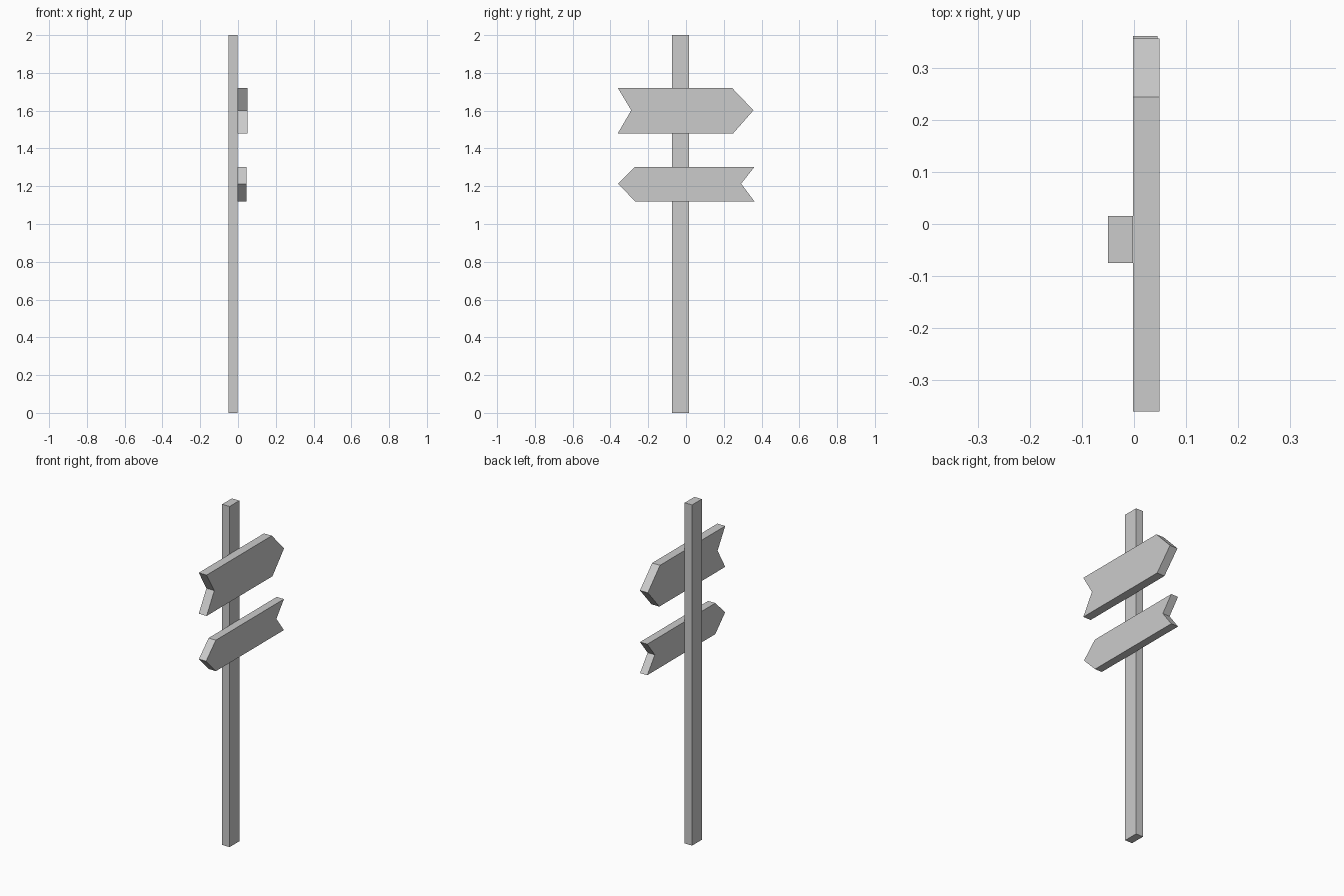
import bpy
import bmesh
from mathutils import Vector

if "Cube" in bpy.data.objects:
    bpy.data.objects.remove(bpy.data.objects["Cube"])


def slab(name, outline, x0, x1):
    """Extrude a (y, z) outline along x into a solid board."""
    bm = bmesh.new()
    face = bm.faces.new([bm.verts.new((x0, y, z)) for y, z in outline])
    ext = bmesh.ops.extrude_face_region(bm, geom=[face])
    moved = [v for v in ext["geom"] if isinstance(v, bmesh.types.BMVert)]
    bmesh.ops.translate(bm, verts=moved, vec=Vector((x1 - x0, 0, 0)))
    bmesh.ops.recalc_face_normals(bm, faces=bm.faces)
    mesh = bpy.data.meshes.new(name)
    bm.to_mesh(mesh)
    bm.free()
    obj = bpy.data.objects.new(name, mesh)
    bpy.context.collection.objects.link(obj)
    return obj


# Upright post
slab("post", [(-0.075, 0), (0.015, 0), (0.015, 2), (-0.075, 2)], -0.05, -0.002)

# Upper arrow board, pointing to +y
slab("upper_sign", [(-0.361, 1.48), (0.25, 1.48), (0.357, 1.602),
                    (0.244, 1.72), (-0.361, 1.72), (-0.29, 1.602)], -0.002, 0.049)

# Lower arrow board, pointing to -y
slab("lower_sign", [(0.362, 1.12), (-0.269, 1.12), (-0.36, 1.213),
                    (-0.27, 1.302), (0.362, 1.302), (0.292, 1.213)], -0.002, 0.045)
